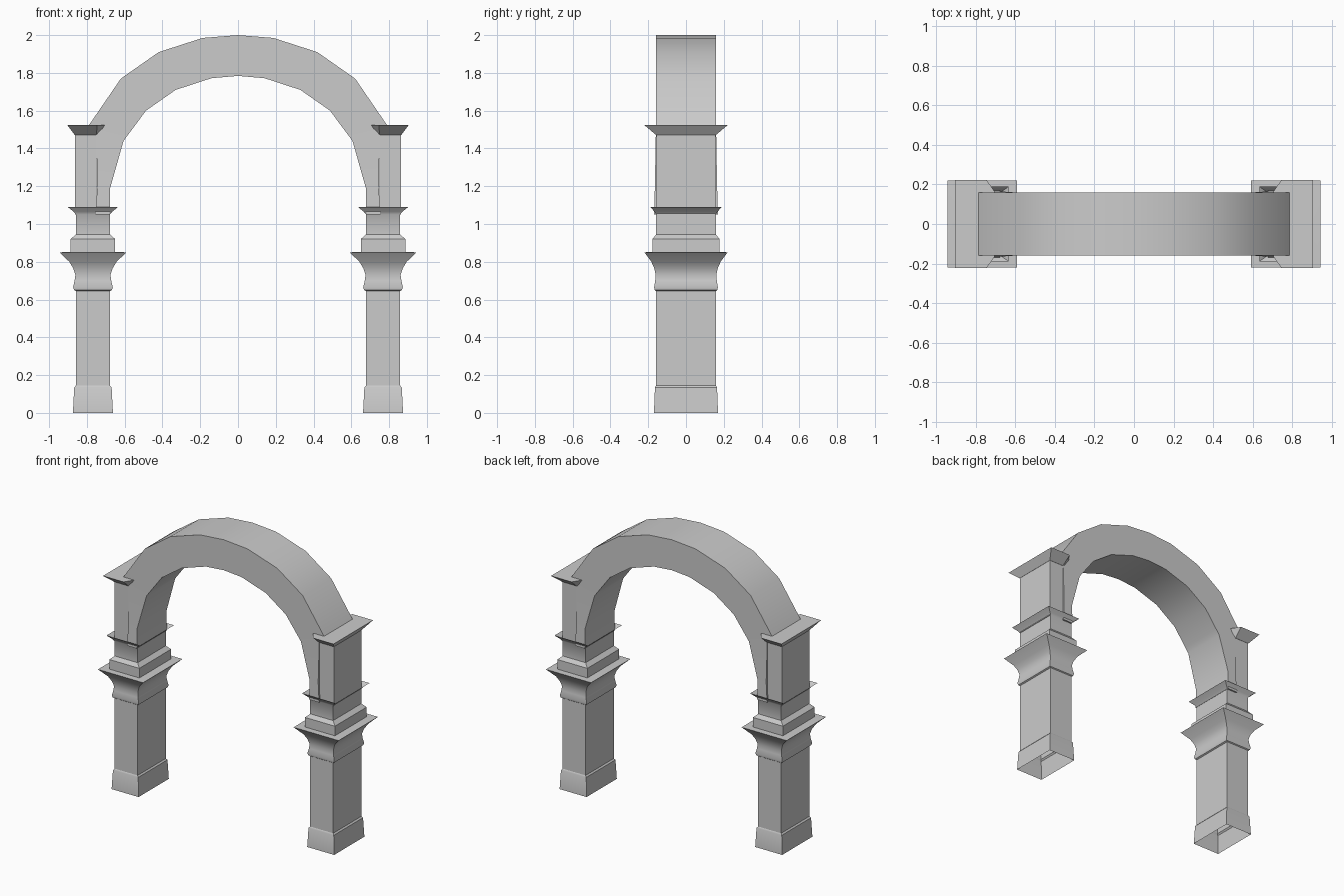
import bpy
import bmesh
from math import radians

old = bpy.data.objects.get("Cube")
if old:
    bpy.data.objects.remove(old, do_unlink=True)

stone = bpy.data.materials.new("grey stone")
stone.use_nodes = True
stone.diffuse_color = (0.6, 0.6, 0.6, 1)
stone.node_tree.nodes["Principled BSDF"].inputs["Base Color"].default_value = (0.6, 0.6, 0.6, 1)


def loft(name, rings, cap_start=True, cap_end=True, fix_normals=True):
    """Skin a list of equal point loops, with optional end faces."""
    bm = bmesh.new()
    loops = [[bm.verts.new(p) for p in ring] for ring in rings]
    n = len(loops[0])
    for low, high in zip(loops, loops[1:]):
        for i in range(n):
            j = (i + 1) % n
            bm.faces.new((low[i], low[j], high[j], high[i]))
    if cap_start:
        bm.faces.new(loops[0][::-1])
    if cap_end:
        bm.faces.new(loops[-1])
    if fix_normals:
        bmesh.ops.recalc_face_normals(bm, faces=bm.faces)
    mesh = bpy.data.meshes.new(name)
    bm.to_mesh(mesh)
    bm.free()
    mesh.materials.append(stone)
    obj = bpy.data.objects.new(name, mesh)
    bpy.context.collection.objects.link(obj)
    bpy.ops.object.select_all(action="DESELECT")
    obj.select_set(True)
    bpy.context.view_layer.objects.active = obj
    bpy.ops.object.shade_smooth_by_angle(angle=radians(32))
    return obj


def rectangle(x, hx, hy, z):
    return [(x - hx, -hy, z), (x + hx, -hy, z), (x + hx, hy, z), (x - hx, hy, z)]


# Pillar moulding: height and projection beyond the plain shaft
PROFILE = [(0, .016), (.135, .009), (.145, 0), (.645, 0), (.65, .01), (.665, .015),
           (.70, .007), (.73, .003), (.765, .014), (.80, .035), (.85, .087),
           (.852, .028), (.92, .028), (.945, 0), (1.05, 0), (1.065, .012), (1.09, .043)]
PILLAR_X = 0.768

for side, label in ((1, "left"), (-1, "right")):
    # Hollow lower pillar, open at the foot and at the flared ring
    loft(label + "_pillar",
         [rectangle(side * PILLAR_X, .09 + out, .158 + out * .72, z) for z, out in PROFILE],
         cap_start=False, cap_end=False, fix_normals=False)

    # Upper pier beside the springing of the arch
    loft(label + "_pier", [rectangle(side * .806, .056, .156, z) for z in (1.05, 1.48)])

    # Flared capital with mitred inner ends
    def capital_loop(outer, mid, inner, wide, narrow, z):
        half = [(outer, wide), (mid, wide), (inner, narrow)]
        return ([(side * x, -y, z) for x, y in half] +
                [(side * x, y, z) for x, y in reversed(half)])

    loft(label + "_capital", [capital_loop(.863, .75, .74, .157, .155, 1.47),
                              capital_loop(.905, .745, .705, .222, .163, 1.525)])

# Arch: matching outer and inner points from the foot to the crown
OUTER = [(.755, 1.05), (.745, 1.19), (.75, 1.47), (.788, 1.525), (.62, 1.77),
         (.42, 1.91), (.187, 1.985)]
INNER = [(.677, 1.05), (.677, 1.19), (.606, 1.44), (.58, 1.475), (.487, 1.60),
         (.33, 1.71), (.14, 1.772)]


def arch_section(sx, outer, inner):
    # The arch swells slightly in depth at its feet
    y = .169 if outer[1] < 1.1 else .165 if outer[1] < 1.3 else .16
    return [(sx * x, d, z) for (x, z), d in
            ((outer, -y), (inner, -y), (inner, y), (outer, y))]


pairs = list(zip(OUTER, INNER))
sections = [arch_section(-1, o, i) for o, i in pairs]
sections.append(arch_section(1, (0, 2), (0, 1.784)))
sections += [arch_section(1, o, i) for o, i in reversed(pairs)]
loft("arch", sections)
